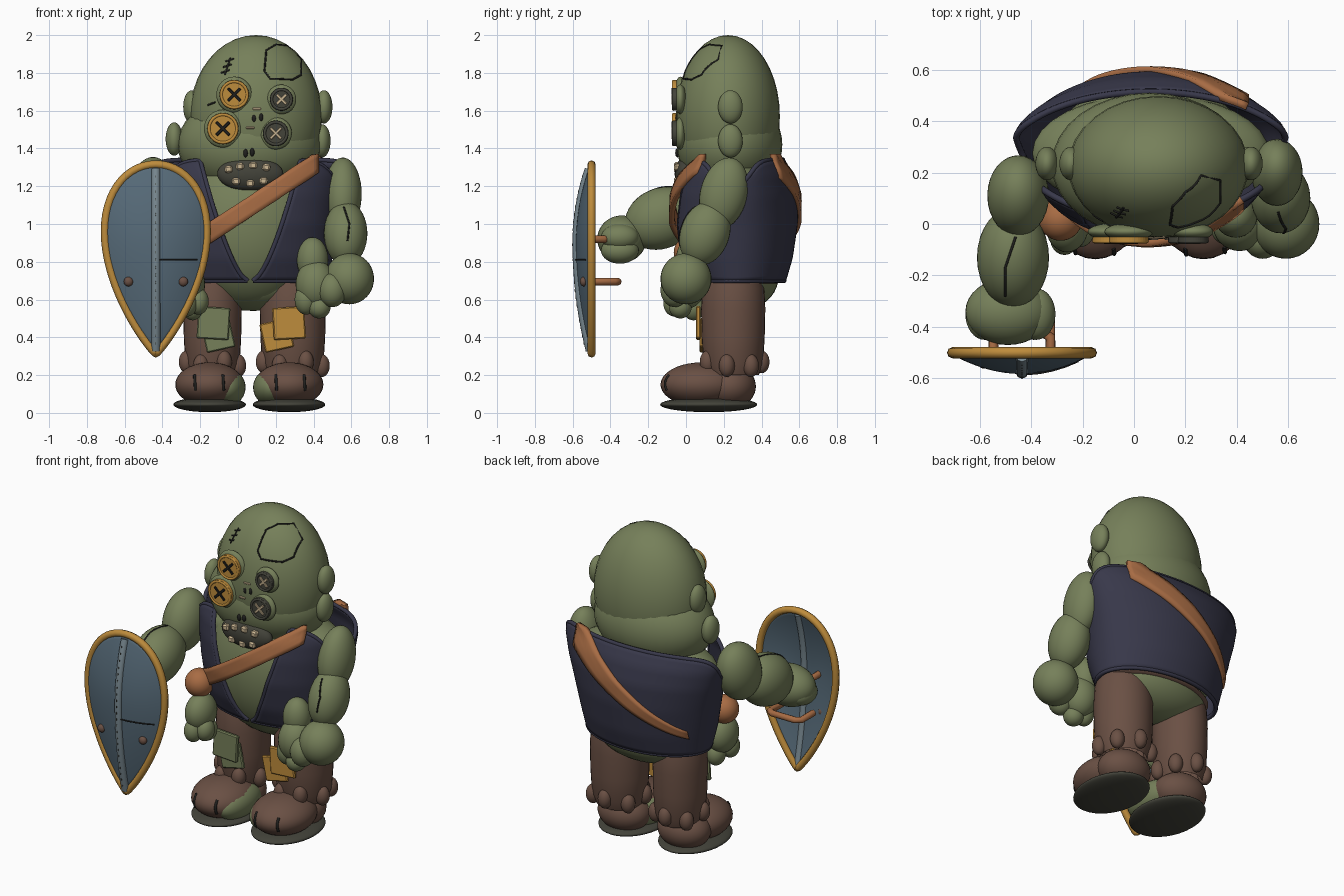
import bpy, math
from math import sin, cos, pi, sqrt
from mathutils import Vector

if "Cube" in bpy.data.objects:
    bpy.data.objects.remove(bpy.data.objects["Cube"])

def material(name, hexcode):
    rgb = [int(hexcode[i:i + 2], 16) / 255 for i in (0, 2, 4)]
    m = bpy.data.materials.new(name)
    m.use_nodes = True
    m.diffuse_color = [((c + 0.055) / 1.055) ** 2.4 for c in rgb] + [1]
    m.node_tree.nodes["Principled BSDF"].inputs["Base Color"].default_value = m.diffuse_color
    return m

GREEN, STEEL = material("moss green", "76805A"), material("slate blue", "566A78")
NAVY, BROWN = material("dark navy", "38384A"), material("dark brown", "6A5044")
GOLD, LEATHER = material("ochre", "BE8C3C"), material("tan leather", "A86C44")
BLACK, BONE = material("thread black", "20201E"), material("bone", "CDB894")
CHARCOAL, RIDGE = material("charcoal", "43433A"), material("ridge grey", "788890")

def finish(o, name, mat):
    o.name = name
    o.data.materials.append(mat)

def blob(name, loc, radii, mat=GREEN, tilt=0):
    bpy.ops.mesh.primitive_uv_sphere_add(segments=32, ring_count=20, location=loc, rotation=(tilt, 0, 0))
    bpy.context.object.scale = radii
    bpy.ops.object.shade_smooth()
    finish(bpy.context.object, name, mat)

def box(name, loc, size, mat, tilt=0):
    bpy.ops.mesh.primitive_cube_add(size=1, location=loc, rotation=(0, tilt, 0))
    o = bpy.context.object
    o.scale = size
    bpy.ops.object.transform_apply(location=False, rotation=False, scale=True)
    o.modifiers.new("bevel", "BEVEL").width = min(size) / 4
    finish(o, name, mat)

def sheet(name, rows, mat, thick=0.0, wrap=False):
    n = len(rows[0])
    faces = [(i * n + j, i * n + (j + 1) % n, (i + 1) * n + (j + 1) % n, (i + 1) * n + j)
             for i in range(len(rows) - 1) for j in range(n if wrap else n - 1)]
    me = bpy.data.meshes.new(name)
    me.from_pydata([p for r in rows for p in r], [], faces)
    me.shade_smooth()
    o = bpy.data.objects.new(name, me)
    bpy.context.collection.objects.link(o)
    if thick:
        m = o.modifiers.new("thickness", "SOLIDIFY")
        m.thickness, m.offset = thick, 0
    finish(o, name, mat)

def tube(name, pts, r, mat, closed=False):
    cu = bpy.data.curves.new(name, "CURVE")
    cu.dimensions = "3D"
    cu.bevel_depth, cu.bevel_resolution, cu.use_fill_caps = r, 2, True
    sp = cu.splines.new("POLY")
    sp.points.add(len(pts) - 1)
    for p, q in zip(sp.points, pts):
        p.co = (*q, 1)
    sp.use_cyclic_u = closed
    o = bpy.data.objects.new(name, cu)
    bpy.context.collection.objects.link(o)
    finish(o, name, mat)

# Head, stacked ears and torso
blob("head", (0.095, 0.222, 1.57), (0.35, 0.275, 0.43))
blob("jaw", (0.06, 0.23, 1.42), (0.38, 0.28, 0.27))
for x, z in ((0.455, 1.62), (0.445, 1.44), (-0.245, 1.62), (-0.338, 1.45)):
    blob("ear", (x, 0.235, z), (0.045, 0.065, 0.088))
blob("torso", (0.065, 0.26, 1.0), (0.39, 0.305, 0.45))
blob("shoulders", (0.065, 0.275, 1.19), (0.46, 0.23, 0.15))
blob("pelvis", (0.08, 0.28, 0.72), (0.34, 0.21, 0.18))
blob("waistband", (0.08, 0.28, 0.70), (0.36, 0.222, 0.04), BROWN)

# Vest: z, back half width, front half width, y centre, y radius
VEST = ((0.7, 0.40, 0.40, 0.275, 0.245), (0.82, 0.43, 0.42, 0.265, 0.29), (1.0, 0.475, 0.44, 0.26, 0.322),
        (1.15, 0.52, 0.46, 0.263, 0.32), (1.26, 0.55, 0.47, 0.263, 0.295), (1.34, 0.55, 0.46, 0.263, 0.25))
CX = 0.065

def vest_at(z):
    z = min(max(z, 0.7), 1.34)
    a, b = next((a, b) for a, b in zip(VEST, VEST[1:]) if z <= b[0])
    return [p + (q - p) * (z - a[0]) / (b[0] - a[0]) for p, q in zip(a[1:], b[1:])]

rows = []
for i in range(25):
    gap = math.asin((0.015 + 0.25 * (i / 24) ** 0.65) / vest_at(0.7 + 0.64 * i / 24)[1])
    rows.append([])
    for j in range(81):
        a = gap + (2 * pi - 2 * gap) * j / 80
        # the top edge dips at the armholes
        z = 0.7 + (0.64 - 0.17 * math.exp(-((cos(a) - 0.08) / 0.38) ** 2)) * i / 24
        back, front, cy, ry = vest_at(z)
        k = min(1, max(0, 0.5 - cos(a) / 0.9))
        rx = front + (back - front) * k * k * (3 - 2 * k)
        rows[-1].append((CX + rx * sin(a), cy - ry * cos(a), z))
sheet("vest", rows, NAVY, 0.02)
for name, hem in (("bottom", rows[0]), ("top", rows[-1]), ("left", [r[0] for r in rows]), ("right", [r[-1] for r in rows])):
    tube("vest_hem_" + name, hem, 0.013, NAVY)

# Diagonal strap, one band on the chest and one tapering on the back
for name, side, x0, x1, w0, w1 in (("chest_strap", -1, -0.28, 0.42, 0.115, 0.115), ("back_strap", 1, -0.31, 0.44, 0.05, 0.19)):
    rows = []
    for i in range(31):
        x = x0 + (x1 - x0) * i / 30
        rows.append([])
        for j in range(5):
            z = min(1.37, 1.05 + 0.655 * x + (w0 + (w1 - w0) * i / 30) * (j / 4 - 0.5))
            back, front, cy, ry = vest_at(z)
            rx = back if side > 0 else front
            rows[-1].append((x, cy + side * (ry + 0.015) * sqrt(1 - ((x - CX) / rx) ** 2), z))
    sheet(name, rows, LEATHER, 0.03)

# Ball on the strap with a small spare hand hanging under it
blob("strap_ball", (-0.285, 0.02, 0.85), (0.085, 0.085, 0.085), LEATHER)
blob("spare_palm", (-0.26, 0.0, 0.68), (0.085, 0.11, 0.115))
for x, y, z in ((-0.21, -0.03, 0.59), (-0.27, -0.06, 0.58), (-0.24, 0.04, 0.56)):
    blob("spare_finger", (x, y, z), (0.055, 0.06, 0.07))

# Left arm hanging down, right arm reaching forward to the shield
blob("left_upper_arm", (0.555, 0.2, 1.16), (0.1, 0.125, 0.195), tilt=-0.25)
blob("left_forearm", (0.57, 0.1, 0.95), (0.115, 0.13, 0.175), tilt=-0.35)
blob("left_fist", (0.59, 0, 0.71), (0.13, 0.135, 0.135))
for x, y, z, r, h in ((0.395, 0.03, 0.81, 0.083, 0.12), (0.41, 0, 0.68, 0.105, 0.13), (0.43, -0.03, 0.56, 0.06, 0.06),
                      (0.36, -0.02, 0.60, 0.06, 0.08), (0.50, -0.06, 0.65, 0.075, 0.09)):
    blob("left_finger", (x, y, z), (r, r, h))
blob("right_upper_arm", (-0.45, 0.11, 1.17), (0.12, 0.15, 0.19), tilt=-0.4)
blob("right_forearm", (-0.47, -0.13, 1.03), (0.14, 0.20, 0.16), tilt=0.4)
blob("right_fist", (-0.49, -0.34, 0.92), (0.165, 0.13, 0.125))
for x, z in ((-0.38, 0.93), (-0.39, 0.86), (-0.58, 0.89)):
    blob("right_finger", (x, -0.35, z), (0.075, 0.1, 0.07))

# Legs, trouser hems, shoes and soles
for side, lx, lr, fx, inner in (("right", -0.135, 0.155, -0.15, 1), ("left", 0.29, 0.175, 0.27, -1)):
    sheet(side + "_trouser_leg",
          [[(lx + lr * k * cos(a * pi / 16), 0.25 + 0.17 * k * sin(a * pi / 16), z) for a in range(32)]
           for z, k in ((0.2, 0.8), (0.26, 0.93), (0.4, 0.98), (0.55, 1.0), (0.66, 0.97), (0.74, 0.85))], BROWN, wrap=True)
    for i in range(7):
        a = (i + 0.75) * pi / 3.5
        blob(side + "_hem_fold", (lx + lr * 0.9 * cos(a), 0.25 + 0.15 * sin(a), 0.25 + 0.02 * (i % 2)), (0.042, 0.042, 0.06), BROWN)
    blob(side + "_shoe", (fx, 0.08, 0.15), (0.182, 0.215, 0.117), BROWN)
    blob(side + "_shoe_heel", (fx, 0.23, 0.14), (0.165, 0.14, 0.12), BROWN)
    blob(side + "_shoe_patch", (fx + inner * 0.09, 0.09, 0.135), (0.1, 0.185, 0.1))
    blob(side + "_sole", (fx, 0.12, 0.044), (0.192, 0.257, 0.04), CHARCOAL)

# Knee patches
for x, mat, tilt in ((-0.13, GREEN, 0.06), (0.27, GOLD, -0.06)):
    box("knee_patch", (x, 0.065, 0.475), (0.17, 0.025, 0.17), mat, tilt)
    box("under_patch", (x + 0.75 * tilt - 0.02, 0.085, 0.41), (0.155, 0.025, 0.155), mat, -0.22)

# Button eyes with crossed threads
for x, z, r, mat, thread in ((-0.02, 1.685, 0.077, GOLD, BLACK), (-0.08, 1.505, 0.082, GOLD, BLACK),
                             (0.23, 1.66, 0.06, CHARCOAL, BONE), (0.2, 1.48, 0.067, CHARCOAL, BONE)):
    blob("eye_socket", (x, -0.03, z), (r + 0.018, 0.033, r + 0.018))
    bpy.ops.mesh.primitive_cylinder_add(vertices=40, radius=r, depth=0.02, location=(x, -0.06, z), rotation=(pi / 2, 0, 0))
    finish(bpy.context.object, "button_eye", mat)
    tube("button_rim", [(x + (r - 0.008) * cos(a * pi / 20), -0.066, z + (r - 0.008) * sin(a * pi / 20))
                        for a in range(40)], 0.009, mat, True)
    for t in (pi / 4, -pi / 4):
        box("eye_thread", (x, -0.072, z), (r * 1.2, 0.01, 0.015), thread, t)

# Mouth, teeth, nostrils and face stitches
blob("mouth", (0.065, 0, 1.265), (0.175, 0.06, 0.09), CHARCOAL)
for x, z in ((-0.05, 1.29), (0.01, 1.305), (0.08, 1.31), (0.15, 1.30), (-0.01, 1.225), (0.065, 1.215), (0.135, 1.228)):
    box("tooth", (x, -0.045, z), (0.042, 0.035, 0.038), BONE, (x - 0.06) * 1.2)
for x, z in ((0.085, 1.56), (0.122, 1.565), (0.04, 1.375), (0.075, 1.38)):
    blob("nostril", (x, -0.045, z), (0.012, 0.012, 0.022), BLACK)
for x, z in ((0.065, 1.51), (0.1, 1.61)):
    box("face_stitch", (x, -0.05, z), (0.045, 0.012, 0.012), BONE)

# Shield: domed teardrop shell, rim, ridge, rivets and grips
SX, SZ = -0.435, 0.9
turns = [2 * pi * i / 64 for i in range(64)]
outline = [(SX + 0.337 * sin(t) * abs(cos(t / 2)) ** 0.82, 0.815 + 0.5 * cos(t)) for t in turns]

def dome(s):
    return -0.5 - 0.075 * (1 - s * s)

sheet("shield_face", [[(SX + (x - SX) * s, dome(s), SZ + (z - SZ) * s) for x, z in outline]
                      for s in [max(0.004, i / 12) for i in range(13)]], STEEL, 0.015, True)
tube("shield_rim", [(x, -0.5, z) for x, z in outline], 0.022, GOLD, True)
ridge = [(SX, dome((z - SZ) / (0.42 if z > SZ else 0.59)) - 0.002, z) for z in [0.33 + 0.04 * i for i in range(25)]]
tube("shield_ridge", ridge, 0.024, RIDGE)
for x, y, z in ridge[1:-1]:
    box("ridge_stitch", (x, y - 0.023, z), (0.004, 0.005, 0.014), CHARCOAL)
tube("shield_crack", [(SX + d, dome(d / 0.265) - 0.009, 0.81) for d in (0.02, 0.07, 0.12, 0.17, 0.22)], 0.004, BLACK)
for d in (-1, 1):
    blob("shield_rivet", (SX + 0.145 * d, -0.542, 0.695), (0.025, 0.02, 0.025), BROWN)
for name, z, y in (("upper_grip", 0.92, -0.42), ("lower_grip", 0.695, -0.36)):
    tube(name, [(SX + dx, y + dy, z) for dx, dy in ((-0.11, -0.14), (-0.11, -0.02), (-0.08, 0), (0.08, 0), (0.11, -0.02),
                                                    (0.11, -0.14))], 0.02, LEATHER)

# Thread seams laid onto the surfaces, from the front (x, z) or from above (x, y)
bpy.context.view_layer.update()
graph = bpy.context.evaluated_depsgraph_get()

def seam(name, pts, origin, r=0.005):
    out = []
    for a, b in zip(pts, pts[1:]):
        for k in range(6):
            x, v = Vector(a).lerp(Vector(b), k / 5)
            start, aim = ((x, origin, v), (0, 1, 0)) if origin < 0 else ((x, v, origin), (0, 0, -1))
            hit = bpy.context.scene.ray_cast(graph, start, aim)
            out += [hit[1]] if hit[0] else []
    tube(name, out, r, BLACK)

seam("scalp_seam", [(0.15, 1.92), (0.2, 1.95), (0.3, 1.94), (0.335, 1.89), (0.335, 1.79), (0.29, 1.765),
                    (0.17, 1.77), (0.14, 1.81), (0.15, 1.92)], -0.4)
seam("brow_scar", [(-0.07, 1.79), (-0.04, 1.88)], -0.4)
for i in range(3):
    seam("brow_stitch", [(-0.09 + 0.012 * i, 1.8 + 0.03 * i), (-0.045 + 0.012 * i, 1.815 + 0.03 * i)], -0.4)
seam("cheek_scar", [(-0.16, 1.63), (-0.12, 1.645)], -0.4)
seam("left_arm_seam", [(0.56, 1.09), (0.59, 1.0), (0.58, 0.91)], -0.3)
seam("right_arm_seam", [(-0.46, -0.05), (-0.5, -0.17), (-0.5, -0.28)], 1.6)
for x in (-0.23, -0.08, 0.2, 0.35):
    seam("shoe_seam", [(x, 0.2), (x + 0.005, 0.12)], -0.3, 0.008)
